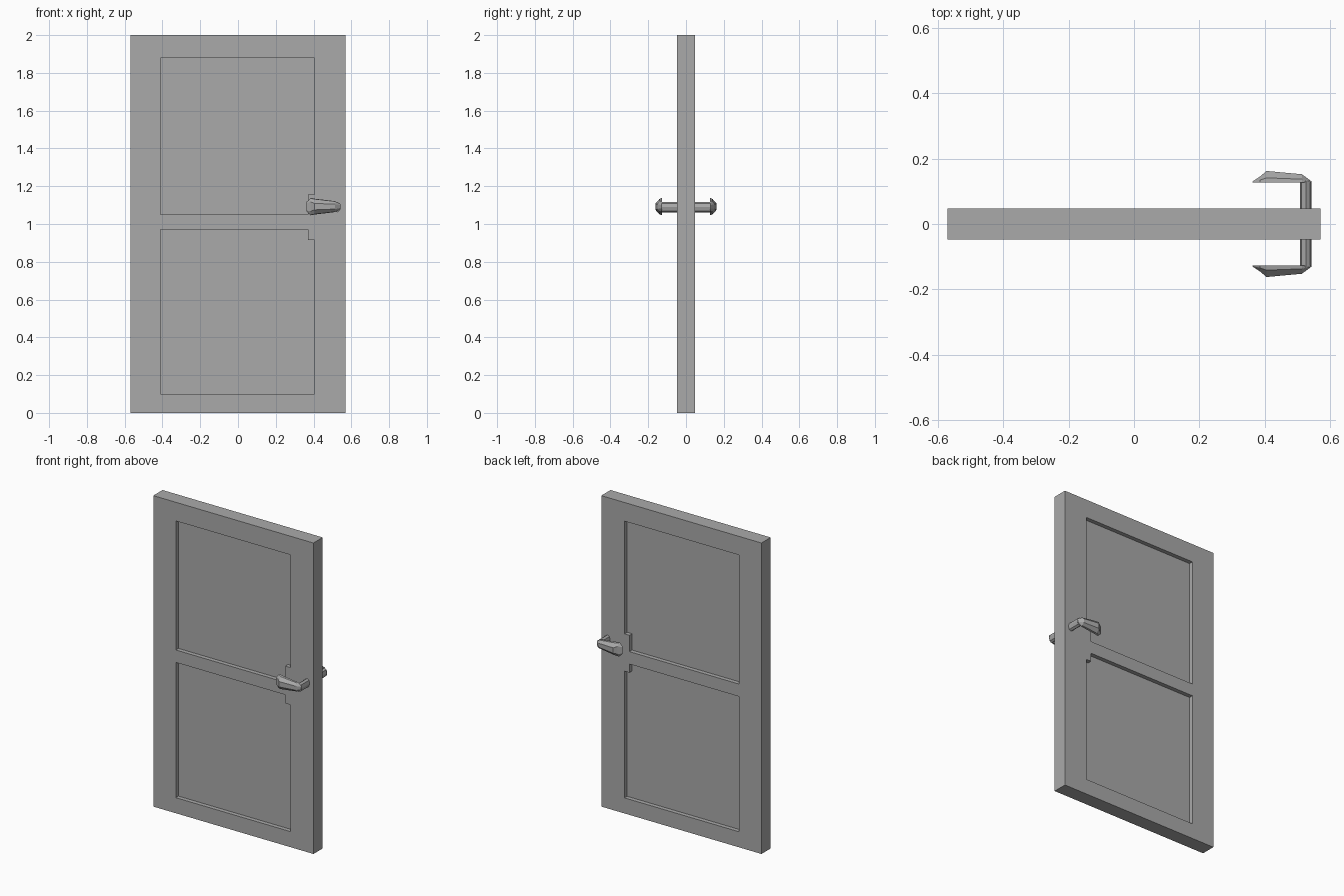
import bpy, bmesh, math

if "Cube" in bpy.data.objects:
    bpy.data.objects.remove(bpy.data.objects["Cube"], do_unlink=True)

HALF = 0.047       # half door thickness
DEPTH = 0.027      # panel recess depth


def material(name, rgb):
    mat = bpy.data.materials.new(name)
    mat.use_nodes = True
    mat.diffuse_color = (*rgb, 1)
    mat.node_tree.nodes["Principled BSDF"].inputs["Base Color"].default_value = (*rgb, 1)
    return mat


grey = material("plain grey", (0.4, 0.4, 0.4))


def loft(name, rings):
    """Skin a list of equal point rings and cap both ends."""
    bm = bmesh.new()
    loops = [[bm.verts.new(p) for p in ring] for ring in rings]
    n = len(loops[0])
    for a, b in zip(loops, loops[1:]):
        for i in range(n):
            j = (i + 1) % n
            bm.faces.new((a[i], a[j], b[j], b[i]))
    bm.faces.new(loops[0])
    bm.faces.new(loops[-1])
    bmesh.ops.recalc_face_normals(bm, faces=bm.faces)
    mesh = bpy.data.meshes.new(name)
    bm.to_mesh(mesh)
    bm.free()
    mesh.materials.append(grey)
    obj = bpy.data.objects.new(name, mesh)
    bpy.context.collection.objects.link(obj)
    return obj


def prism(name, outline, y0, y1):
    return loft(name, [[(x, y, z) for x, z in outline] for y in (y0, y1)])


# Door slab
door = prism("door", [(-0.57, 0), (0.57, 0), (0.57, 2), (-0.57, 2)], -HALF, HALF)

# Recessed panels on both sides, notched beside the handle
upper = [(-0.41, 1.05), (0.37, 1.05), (0.37, 1.155), (0.405, 1.155), (0.405, 1.88), (-0.41, 1.88)]
lower = [(-0.41, 0.1), (0.405, 0.1), (0.405, 0.915), (0.37, 0.915), (0.37, 0.97), (-0.41, 0.97)]
cutters = []
for side in (-1, 1):
    for outline in (upper, lower):
        cutter = prism("panel_cutter", outline, side * (HALF - DEPTH), side * 0.1)
        cutter.hide_render = True
        cutters.append(cutter)
        mod = door.modifiers.new("panel", "BOOLEAN")
        mod.operation = "DIFFERENCE"
        mod.solver = "EXACT"
        mod.object = cutter
bpy.context.view_layer.update()
cut_mesh = bpy.data.meshes.new_from_object(door.evaluated_get(bpy.context.evaluated_depsgraph_get()))
door.modifiers.clear()
door.data = cut_mesh
for cutter in cutters:
    bpy.data.objects.remove(cutter, do_unlink=True)

# Lever sections: x, front distance, half height at the back, half height at the front
BACK = 0.127
SECTIONS = [(0.543, 0.130, 0.014, 0.008), (0.513, 0.152, 0.029, 0.013),
            (0.405, 0.162, 0.042, 0.017), (0.385, 0.145, 0.046, 0.025),
            (0.362, 0.130, 0.024, 0.020)]


def lever_ring(side, x, front, wide, narrow):
    mid = BACK + (front - BACK) * 0.4
    half = [(BACK, wide), (mid, wide * 0.95), (front, narrow)]
    ring = half + [(y, -w) for y, w in reversed(half)]
    return [(x, side * y, 1.092 + w) for y, w in ring]


# Handles: oval spindle and tapered lever, mirrored front to back
for side, label in ((-1, "front"), (1, "back")):
    oval = [(0.525 + 0.018 * math.cos(a), 1.089 + 0.028 * math.sin(a))
            for a in (math.tau * i / 8 for i in range(8))]
    prism(label + "_spindle", oval, side * 0.04, side * 0.131)
    loft(label + "_lever", [lever_ring(side, *s) for s in SECTIONS])
